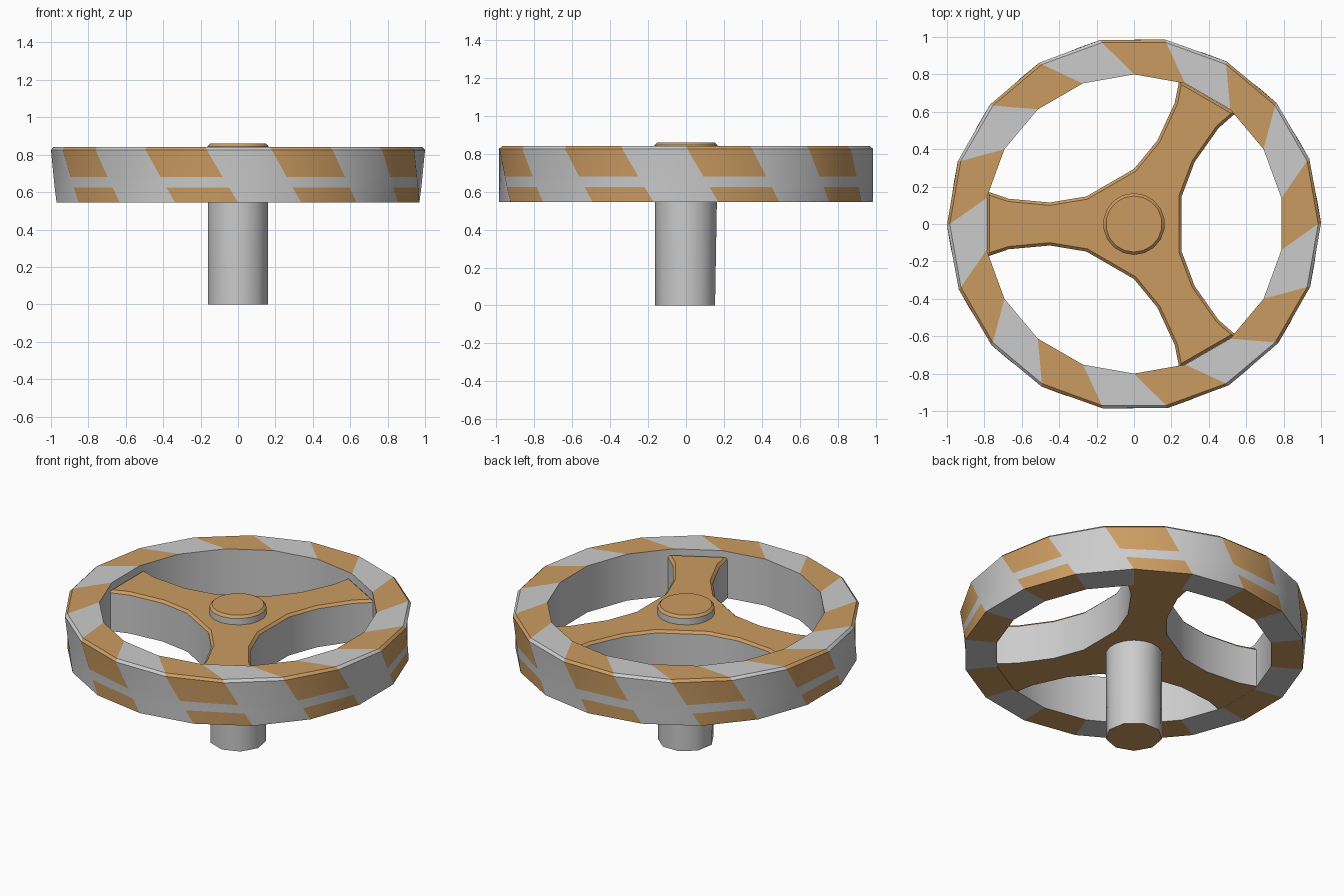
import bpy, bmesh
from math import radians, sin, cos

if "Cube" in bpy.data.objects:
    bpy.data.objects.remove(bpy.data.objects["Cube"])

N = 18          # sides of the wheel
STEP = 360 / N


def material(name, colour):
    m = bpy.data.materials.new(name)
    m.diffuse_color = (*colour, 1)
    m.use_nodes = True
    m.node_tree.nodes["Principled BSDF"].inputs["Base Color"].default_value = m.diffuse_color
    return m


grey = material("plain_grey", (0.60, 0.60, 0.60))
tan = material("orange_tan", (0.60, 0.33, 0.12))


def polar(r, deg, z):
    return (r * cos(radians(deg)), r * sin(radians(deg)), z)


def finish(name, bm, angle=35):
    bmesh.ops.recalc_face_normals(bm, faces=bm.faces)
    me = bpy.data.meshes.new(name)
    bm.to_mesh(me)
    bm.free()
    me.materials.append(grey)
    me.materials.append(tan)
    ob = bpy.data.objects.new(name, me)
    bpy.context.collection.objects.link(ob)
    bpy.ops.object.select_all(action='DESELECT')
    ob.select_set(True)
    bpy.context.view_layer.objects.active = ob
    bpy.ops.object.shade_smooth_by_angle(angle=radians(angle))
    return ob


def strip(bm, a, b, mat=lambda i: 0, shift=0):
    """Join two rings of equal length with quads."""
    n = len(a)
    for i in range(n):
        f = bm.faces.new((a[i], a[(i + 1) % n],
                          b[(i + 1 + shift) % n], b[(i + shift) % n]))
        f.material_index = mat(i)


# Rim: cross-section (radius, height, twist) swept round, each wall skewed
section = [(0.80, 0.84, -10), (0.985, 0.84, 0), (1.0, 0.825, 0.4),
           (0.99, 0.68, 5.3), (0.988, 0.625, 7.2), (0.985, 0.545, 10),
           (0.80, 0.545, 10)]
bm = bmesh.new()
rings = [[bm.verts.new(polar(r, t + STEP * i, z)) for i in range(N)]
         for r, z, t in section]
stripe = lambda i: 1 - i % 2
for k in range(len(rings) - 1):
    if k == 3:
        strip(bm, rings[k], rings[k + 1])          # plain grey band
    else:
        strip(bm, rings[k], rings[k + 1], stripe)
strip(bm, rings[-1], rings[0], shift=1)            # plain inner wall
finish("striped_rim", bm)

# Three flared spokes around the hub, with a chamfered top edge
half = [(0.255, 0.147), (0.45, 0.115), (0.67, 0.135), (0.787, 0.175)]
outline = [(x, -y) for x, y in half] + half[::-1]
bm = bmesh.new()
verts = []
for a in (60, 180, 300):
    c, s = cos(radians(a)), sin(radians(a))
    verts += [bm.verts.new((x * c - y * s, x * s + y * c, 0.547))
              for x, y in outline]
base = bm.faces.new(verts)
top = bmesh.ops.extrude_face_region(bm, geom=[base], use_keep_orig=True)
for v in [g for g in top["geom"] if isinstance(g, bmesh.types.BMVert)]:
    v.co.z = 0.805
bm.normal_update()
edges = [e for e in bm.edges if all(v.co.z > 0.8 for v in e.verts)]
bmesh.ops.bevel(bm, geom=edges, offset=0.015, segments=1, affect='EDGES')
bm.normal_update()
for f in bm.faces:
    f.material_index = int(abs(f.normal.z) > 0.3)
finish("spokes", bm)


# Turned parts with flat ends
def turned(name, profile, tan_from, nine_sided_base=False):
    bm = bmesh.new()
    rs = []
    for k, (r, z) in enumerate(profile):
        ring = []
        for i in range(N):
            flat = cos(radians(20)) if nine_sided_base and k == 0 and i % 2 else 1
            ring.append(bm.verts.new(polar(r * flat, 270 + STEP * i, z)))
        rs.append(ring)
    for k in range(len(rs) - 1):
        strip(bm, rs[k], rs[k + 1], lambda i: int(k >= tan_from))
    for ring in (rs[0], rs[-1]):
        bm.faces.new(ring).material_index = 1
    finish(name, bm)


# Stem: nine-sided foot blending into an eighteen-sided top
turned("stem", [(0.163, 0.0), (0.163, 0.56)], 9, nine_sided_base=True)

# Hub cap standing above the spokes
turned("hub_cap", [(0.165, 0.78), (0.165, 0.845), (0.15, 0.86)], 1)
